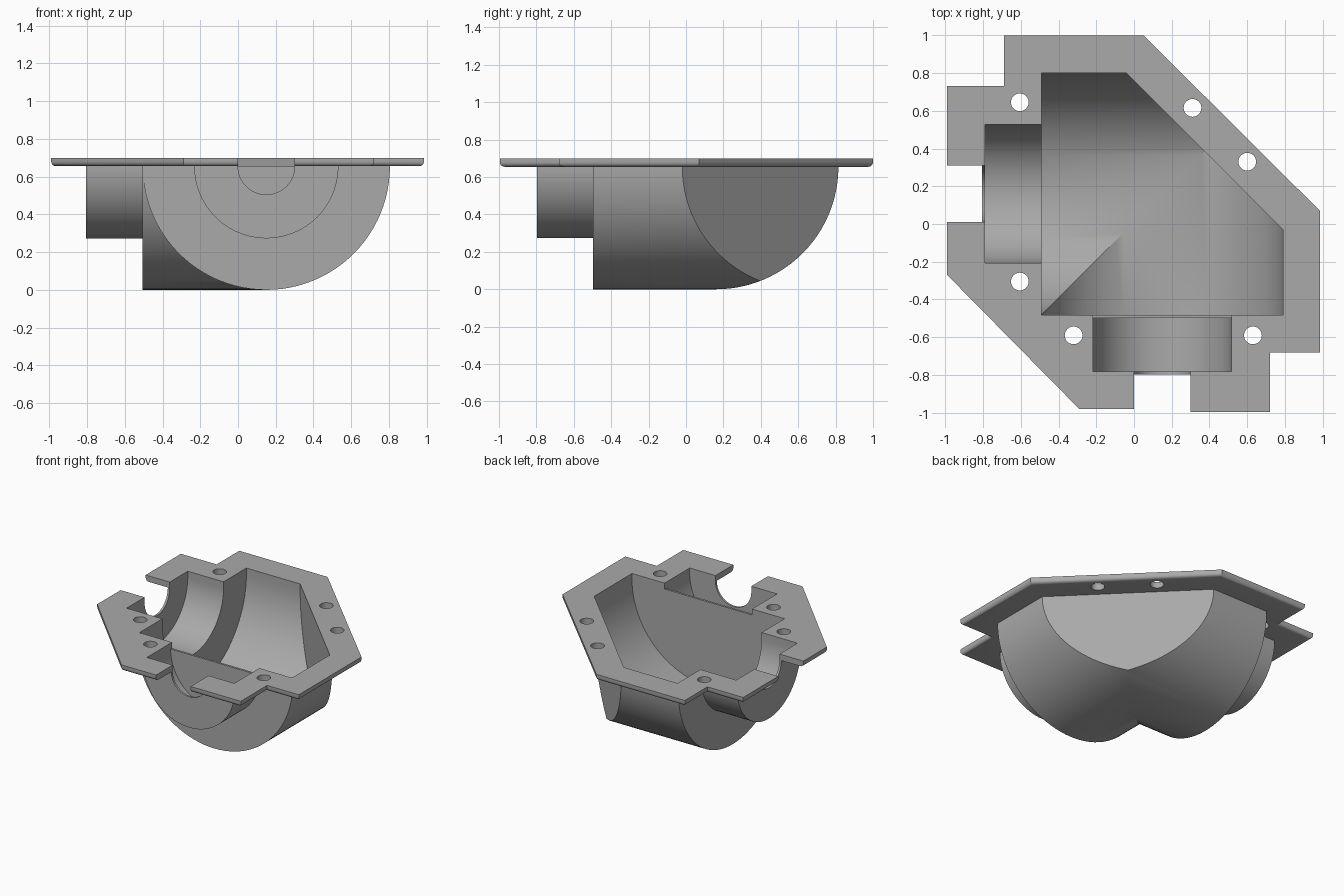
import bpy, bmesh, math

if "Cube" in bpy.data.objects:
    bpy.data.objects.remove(bpy.data.objects["Cube"])

CX, CY, AXIS = 0.15, 0.16, 0.655      # shaft axes meet here
TOP, WALL = 0.70, 0.016
OVER = TOP + 0.05                     # cutters rise above the rim

metal = bpy.data.materials.new("grey metal")
metal.use_nodes = True
grey = (0.4, 0.4, 0.4, 1)
metal.diffuse_color = grey
metal.node_tree.nodes["Principled BSDF"].inputs["Base Color"].default_value = grey


def finish(name, bm):
    bmesh.ops.recalc_face_normals(bm, faces=bm.faces[:])
    mesh = bpy.data.meshes.new(name)
    bm.to_mesh(mesh)
    bm.free()
    mesh.materials.append(metal)
    obj = bpy.data.objects.new(name, mesh)
    bpy.context.collection.objects.link(obj)
    return obj


def across_x(x):
    return lambda u: (x, CY + u)


def across_y(y):
    return lambda u: (CX + u, y)


def mitre(u):
    return (CX + u, CY + u)


def trough(name, radius, sections, top, chamfer=None, steps=48):
    """Loft a U-shaped half round through the given sections."""
    arc = [math.pi * (1 + i / steps) for i in range(steps + 1)]
    profile = [(radius * math.cos(a), AXIS + radius * math.sin(a)) for a in arc]
    profile = [(-radius, top)] + profile + [(radius, top)]
    bm = bmesh.new()
    rings = [[bm.verts.new((*place(u), z)) for u, z in profile] for place in sections]
    n = len(profile)
    for a, b in zip(rings, rings[1:]):
        for i in range(n):
            j = (i + 1) % n
            bm.faces.new((a[i], a[j], b[j], b[i]))
    bm.faces.new(rings[0])
    bm.faces.new(rings[-1])
    if chamfer is not None:
        bmesh.ops.bisect_plane(bm, geom=bm.verts[:] + bm.edges[:] + bm.faces[:],
                               plane_co=(chamfer, 0, 0), plane_no=(1, 1, 0),
                               clear_outer=True)
        bmesh.ops.holes_fill(bm, edges=[e for e in bm.edges if e.is_boundary])
    return finish(name, bm)


def prism(name, outline, low, high, rounding=0):
    bm = bmesh.new()
    face = bm.faces.new([bm.verts.new((x, y, low)) for x, y in outline])
    rim = bmesh.ops.extrude_face_region(bm, geom=[face])
    for v in rim["geom"]:
        if isinstance(v, bmesh.types.BMVert):
            v.co.z = high
    if rounding:
        edges = [e for e in bm.edges if all(v.co.z < low + 0.001 for v in e.verts)]
        bmesh.ops.bevel(bm, geom=edges, offset=rounding, segments=5,
                        profile=0.5, affect='EDGES')
    return finish(name, bm)


def combine(target, tool, operation):
    mod = target.modifiers.new(tool.name, 'BOOLEAN')
    mod.operation, mod.solver, mod.object = operation, 'EXACT', tool
    bpy.context.view_layer.objects.active = target
    bpy.ops.object.modifier_apply(modifier=mod.name)
    bpy.data.objects.remove(tool)


# Flange plate with rounded lower edge
outline = [(-0.69, 1), (0.05, 1), (0.985, 0.07), (0.985, -0.68), (0.72, -0.68),
           (0.72, -0.995), (0.15, -0.995), (0.15, -0.98), (-0.29, -0.98),
           (-0.99, -0.27), (-0.99, 0.73), (-0.69, 0.73)]
housing = prism("gearbox_housing", outline, AXIS, TOP, 0.025)

# Outer mitred elbow and the two bearing bosses
R, BOSS, BORE = 0.655, 0.382, 0.15
END_X, END_Y = -0.505, -0.497
TIP_X, TIP_Y = -0.805, -0.797
inside = TOP - 0.02
combine(housing, trough("elbow", R, [across_x(END_X), mitre, across_y(END_Y)],
                        inside, 0.785), 'UNION')
combine(housing, trough("left_boss", BOSS, [across_x(TIP_X), across_x(-0.45)],
                        inside), 'UNION')
combine(housing, trough("front_boss", BOSS, [across_y(TIP_Y), across_y(-0.45)],
                        inside), 'UNION')

# Cavities; the front bearing pocket keeps a dividing wall
cuts = [
    trough("elbow_cavity", R - WALL,
           [across_x(END_X + WALL), mitre, across_y(END_Y + WALL)], OVER, 0.76),
    trough("left_pocket", BOSS - WALL,
           [across_x(TIP_X + WALL), across_x(-0.4)], OVER),
    trough("front_pocket", BOSS - WALL,
           [across_y(TIP_Y + WALL), across_y(END_Y)], OVER),
    trough("left_bore", BORE, [across_x(-1.1), across_x(-0.7)], OVER),
    trough("front_bore", BORE, [across_y(-1.1), across_y(-0.7)], OVER),
]
w = BOSS - WALL
cuts.append(prism("wall_gap", [(CX - w, -0.6), (CX + w, -0.6),
                               (CX + w, -0.4), (CX - w, -0.4)], AXIS, OVER))

# Bolt holes
for x, y in [(-0.605, 0.645), (-0.605, -0.305), (-0.32, -0.59),
             (0.63, -0.59), (0.31, 0.615), (0.6, 0.33)]:
    ring = [math.tau * i / 32 for i in range(32)]
    cuts.append(prism("bolt_hole", [(x + 0.047 * math.cos(a), y + 0.047 * math.sin(a))
                                    for a in ring], AXIS - 0.05, OVER))
for cut in cuts:
    combine(housing, cut, 'DIFFERENCE')

bpy.ops.object.select_all(action='DESELECT')
housing.select_set(True)
bpy.context.view_layer.objects.active = housing
bpy.ops.object.shade_smooth_by_angle(angle=math.radians(25))
